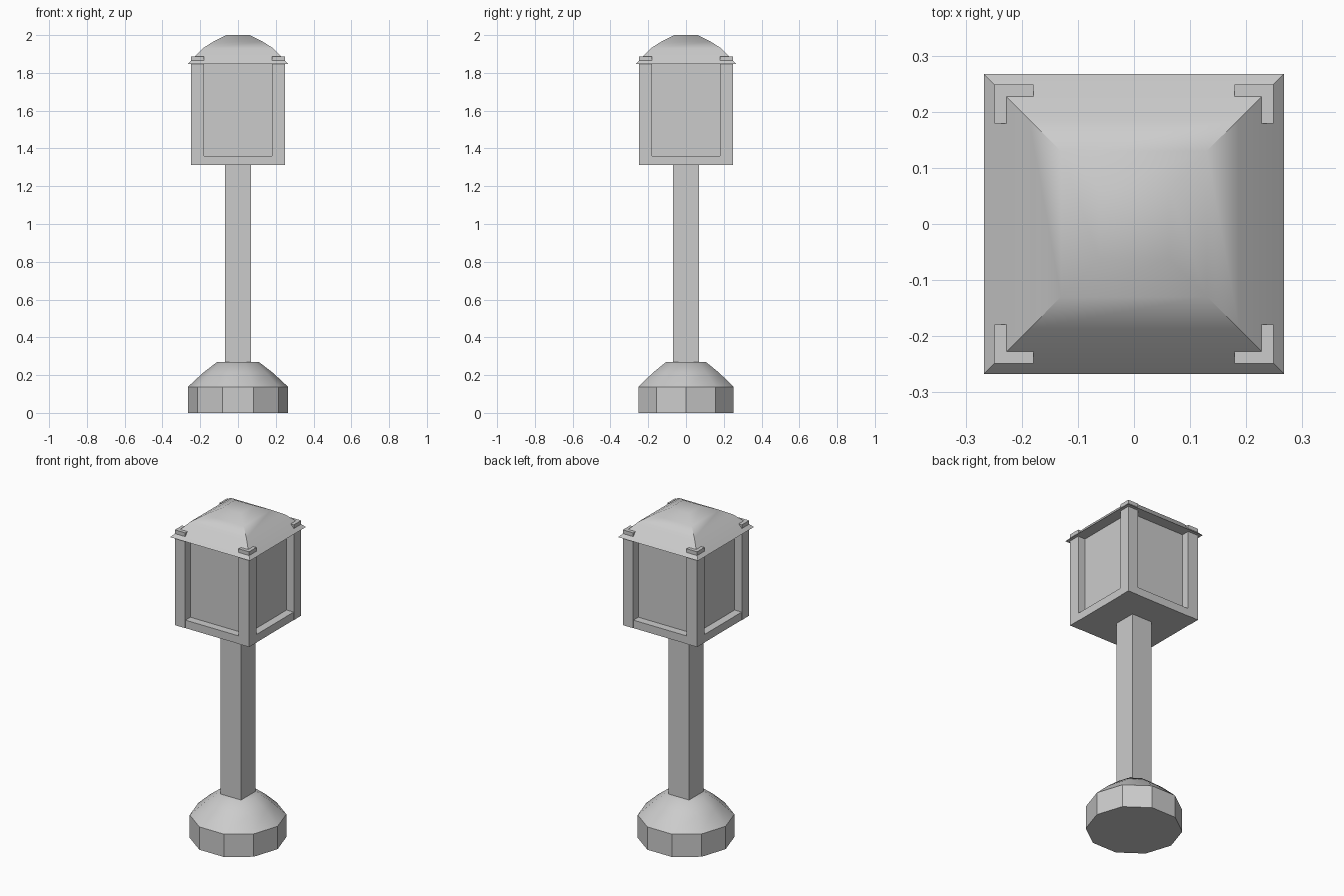
import bpy, bmesh, math

if "Cube" in bpy.data.objects:
    bpy.data.objects.remove(bpy.data.objects["Cube"])

grey = bpy.data.materials.new("stone grey")
grey.diffuse_color = (0.6, 0.6, 0.6, 1)
grey.use_nodes = True
grey.node_tree.nodes["Principled BSDF"].inputs["Base Color"].default_value = grey.diffuse_color


def finish(name, bm, smooth=None):
    """Turn a bmesh into a named object, optionally smoothed below an angle."""
    bmesh.ops.recalc_face_normals(bm, faces=bm.faces)
    mesh = bpy.data.meshes.new(name)
    bm.to_mesh(mesh)
    bm.free()
    mesh.materials.append(grey)
    ob = bpy.data.objects.new(name, mesh)
    bpy.context.collection.objects.link(ob)
    if smooth:
        bpy.ops.object.select_all(action='DESELECT')
        ob.select_set(True)
        bpy.context.view_layer.objects.active = ob
        bpy.ops.object.shade_smooth_by_angle(angle=math.radians(smooth))
    return ob


def stack(name, sides, profile, turn=0.0, smooth=None):
    """Closed polygonal solid through (radius, height) rings."""
    bm = bmesh.new()
    rings = []
    for r, z in profile:
        angles = [turn + 2 * math.pi * i / sides for i in range(sides)]
        rings.append([bm.verts.new((r * math.cos(a), r * math.sin(a), z)) for a in angles])
    for low, high in zip(rings, rings[1:]):
        for i in range(sides):
            j = (i + 1) % sides
            bm.faces.new((low[i], low[j], high[j], high[i]))
    bm.faces.new(rings[0][::-1])
    bm.faces.new(rings[-1])
    return finish(name, bm, smooth)


def box(name, x0, x1, y0, y1, z0, z1):
    bm = bmesh.new()
    bmesh.ops.create_cube(bm, size=1)
    for v in bm.verts:
        v.co = (x1 if v.co.x > 0 else x0, y1 if v.co.y > 0 else y0, z1 if v.co.z > 0 else z0)
    return finish(name, bm)


# Ten-sided foot with a softly rounded shoulder
stack("base", 10, [(0.265, 0), (0.265, 0.138)])
stack("base_shoulder", 10, [(0.265, 0.138), (0.184, 0.213), (0.11, 0.27)], smooth=40)

# Square post
box("post", -0.068, 0.068, -0.068, 0.068, 0.25, 1.32)

# Lantern: tray, recessed panes and corner pillars that poke through the roof
box("lantern_tray", -0.247, 0.247, -0.247, 0.247, 1.312, 1.36)
box("lantern_panes", -0.2, 0.2, -0.2, 0.2, 1.35, 1.86)
for sx in (-1, 1):
    for sy in (-1, 1):
        xs = sorted((sx * 0.179, sx * 0.2485))
        ys = sorted((sy * 0.179, sy * 0.2485))
        box("corner_pillar", *xs, *ys, 1.312, 1.888)

# Curved hipped roof, square in plan (profile given as half widths)
roof = [(0.267, 1.846), (0.187, 1.93), (0.13, 1.966), (0.062, 2.0)]
stack("roof", 4, [(w * math.sqrt(2), z) for w, z in roof], turn=math.pi / 4, smooth=40)
